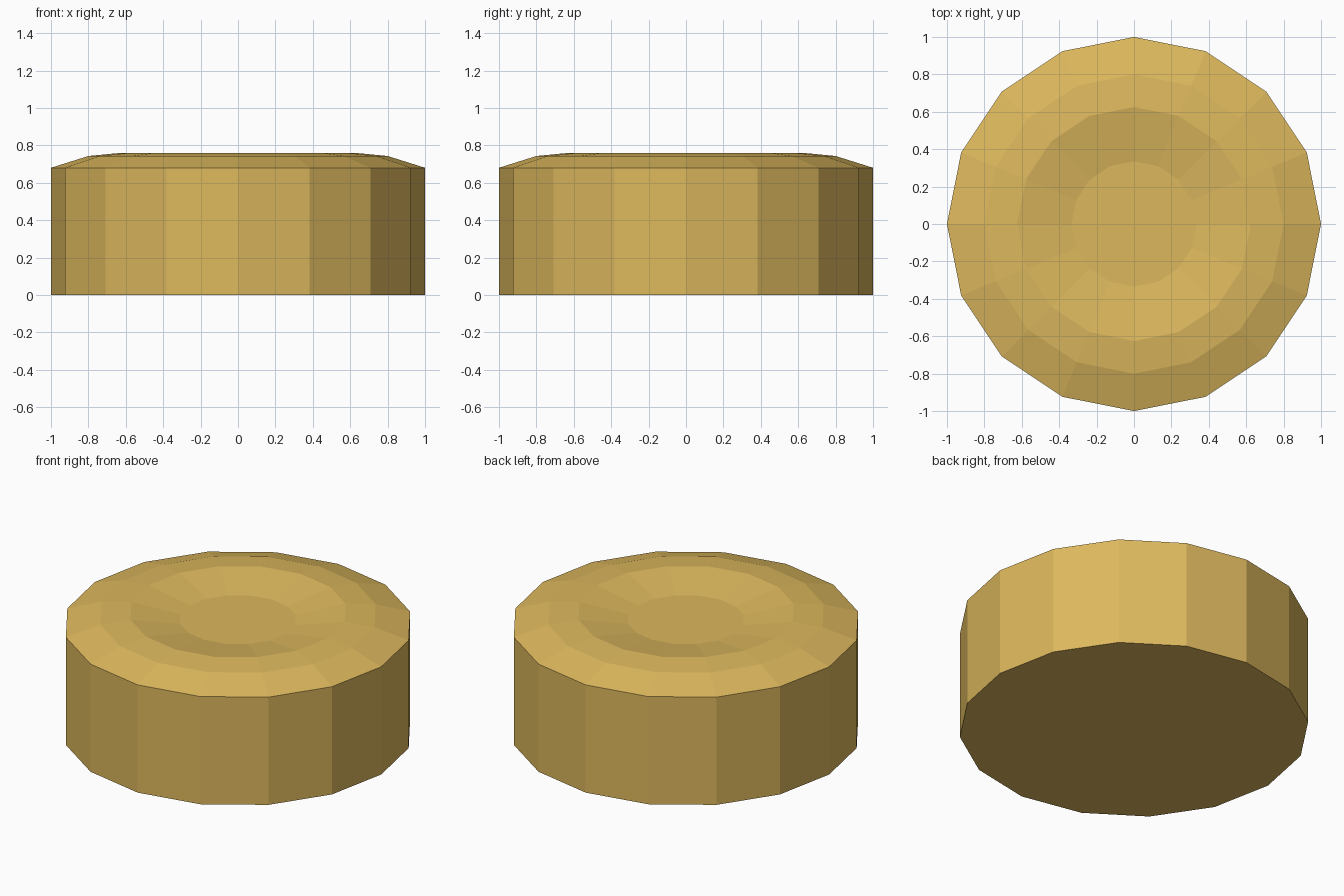
import bpy, bmesh
from math import cos, sin, tau

if "Cube" in bpy.data.objects:
    bpy.data.objects.remove(bpy.data.objects["Cube"])

SIDES = 16
# Radius and height of each ring, from the base up over the rim into the dish
PROFILE = [(1.0, 0.0), (1.0, 0.68), (0.8, 0.743), (0.625, 0.76), (0.335, 0.71)]

bm = bmesh.new()
rings = [[bm.verts.new((r * cos(tau * i / SIDES), r * sin(tau * i / SIDES), z))
          for i in range(SIDES)] for r, z in PROFILE]

# Side wall, bevel, rim and dish slope
for lower, upper in zip(rings, rings[1:]):
    for i in range(SIDES):
        j = (i + 1) % SIDES
        bm.faces.new((lower[i], lower[j], upper[j], upper[i]))

# Flat underside and dish floor
bm.faces.new(rings[0][::-1])
bm.faces.new(rings[-1])

mesh = bpy.data.meshes.new("dished_disc")
bm.to_mesh(mesh)
bm.free()
disc = bpy.data.objects.new("dished_disc", mesh)
bpy.context.collection.objects.link(disc)

# Golden colour
gold = bpy.data.materials.new("gold")
gold.diffuse_color = (0.72, 0.48, 0.11, 1.0)
gold.use_nodes = True
gold.node_tree.nodes["Principled BSDF"].inputs["Base Color"].default_value = gold.diffuse_color
mesh.materials.append(gold)
